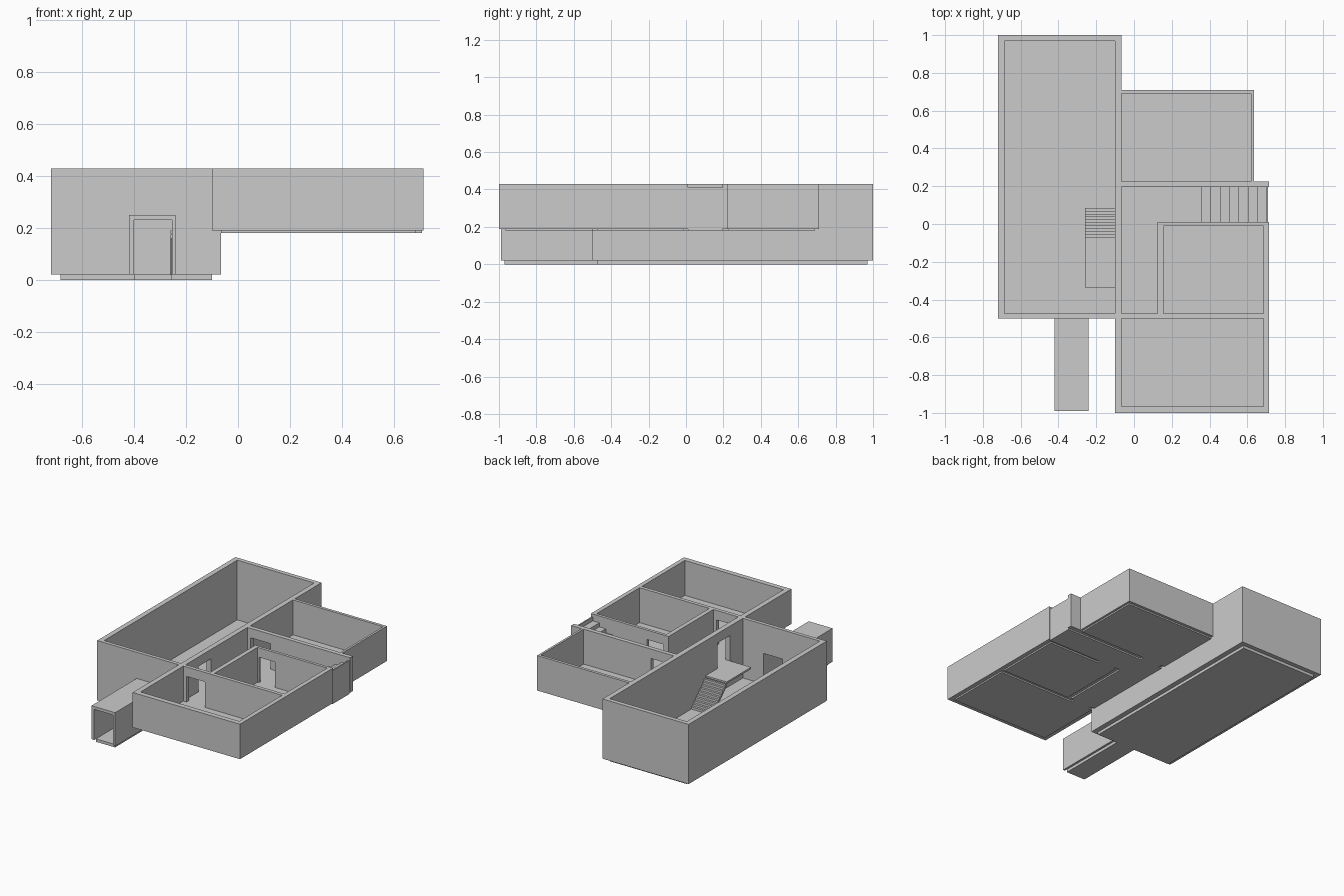
import bpy, bmesh, math

if "Cube" in bpy.data.objects:
    bpy.data.objects.remove(bpy.data.objects["Cube"])


def make_object(name, bm):
    bmesh.ops.recalc_face_normals(bm, faces=bm.faces)
    mesh = bpy.data.meshes.new(name)
    bm.to_mesh(mesh)
    bm.free()
    ob = bpy.data.objects.new(name, mesh)
    bpy.context.collection.objects.link(ob)
    return ob


def block_union(name, solids, voids=()):
    """One clean shell from boxes (x0, x1, y0, y1, z0, z1), minus void boxes."""
    boxes = list(solids) + list(voids)
    axes = [sorted({b[2 * a + k] for b in boxes for k in (0, 1)}) for a in range(3)]

    def inside(b, p):
        return all(b[2 * a] < p[a] < b[2 * a + 1] for a in range(3))

    filled = set()
    for i in range(len(axes[0]) - 1):
        for j in range(len(axes[1]) - 1):
            for k in range(len(axes[2]) - 1):
                p = [(axes[a][n] + axes[a][n + 1]) / 2 for a, n in enumerate((i, j, k))]
                if any(inside(b, p) for b in solids) and not any(inside(b, p) for b in voids):
                    filled.add((i, j, k))
    bm = bmesh.new()
    verts = {}

    def vert(idx):
        if idx not in verts:
            verts[idx] = bm.verts.new([axes[a][idx[a]] for a in range(3)])
        return verts[idx]

    for cell in filled:
        for a in range(3):
            for side in (0, 1):
                near = list(cell)
                near[a] += 2 * side - 1
                if tuple(near) in filled:
                    continue
                u, v = (a + 1) % 3, (a + 2) % 3
                corners = []
                for du, dv in ((0, 0), (1, 0), (1, 1), (0, 1)):
                    c = list(cell)
                    c[a] += side
                    c[u] += du
                    c[v] += dv
                    corners.append(vert(tuple(c)))
                bm.faces.new(corners)
    bmesh.ops.recalc_face_normals(bm, faces=bm.faces)
    bmesh.ops.dissolve_limit(bm, angle_limit=math.radians(1), verts=bm.verts, edges=bm.edges)
    return make_object(name, bm)


def extrude_profile(name, points, direction):
    bm = bmesh.new()
    face = bm.faces.new([bm.verts.new(p) for p in points])
    new = bmesh.ops.extrude_face_region(bm, geom=[face])['geom']
    bmesh.ops.translate(bm, vec=direction, verts=[e for e in new if isinstance(e, bmesh.types.BMVert)])
    return make_object(name, bm)


G, U, D, T = 0.02, 0.19, 0.365, 0.43   # ground floor, upper floor, door head, wall top

# Door openings as plan rectangles
door_hall = (-0.10, -0.065, -0.335, -0.20)
door_back = (-0.04, 0.11, 0.195, 0.225)
door_middle = (0.165, 0.29, -0.01, 0.01)
door_front = (-0.04, 0.10, -0.50, -0.475)
doors = (door_hall, door_back, door_middle, door_front)

# Walls: outer blocks with the rooms and doors taken out
block_union("walls", [
    (-0.72, -0.065, -0.50, 1.0, G, T),          # hall
    (-0.10, 0.635, 0.195, 0.71, U, T),          # back room
    (-0.10, 0.715, -1.0, 0.225, U, T),          # corridor, middle and front rooms
], [
    (-0.685, -0.10, -0.475, 0.97, G, T),
    (-0.065, 0.62, 0.225, 0.69, U, T),
    (-0.065, 0.125, -0.475, 0.195, U, T),
    (-0.065, 0.715, 0.01, 0.195, U, T),
    (0.155, 0.685, -0.475, -0.01, U, T),
    (-0.065, 0.685, -0.965, -0.50, U, T),
    (-0.40, -0.255, -0.50, -0.475, G, 0.23),    # tunnel opening
] + [d + (U, D) for d in doors])

# Upper floors, running through the doorways
rooms = [
    (-0.065, 0.62, 0.225, 0.69),
    (-0.065, 0.125, -0.475, 0.195),
    (-0.065, 0.71, 0.01, 0.195),
    (0.155, 0.685, -0.475, -0.01),
    (-0.065, 0.685, -0.965, -0.50),
]
block_union("upper_floor", [r + (0.18, U) for r in rooms + list(doors)])

# Hall floor with the tunnel floor
block_union("hall_floor", [
    (-0.685, -0.10, -0.475, 0.97, 0, G),
    (-0.40, -0.255, -0.97, -0.475, 0, G),
])

# Entrance tunnel
block_union("entrance_tunnel", [(-0.42, -0.24, -0.99, -0.50, G, 0.25)],
            [(-0.40, -0.255, -0.99, -0.50, G, 0.23)])

# Landing inside the hall
block_union("landing", [(-0.26, -0.10, -0.335, -0.07, 0.178, U)])

# Hall stairs: stepped top, sloping underside
n, y0, y1 = 10, 0.085, -0.07
rise, run = (U - G) / (n + 1), (y1 - y0) / n
profile = [(-0.26, y0, G)]
for i in range(n):
    z = G + (i + 1) * rise
    profile += [(-0.26, y0 + i * run, z), (-0.26, y0 + (i + 1) * run, z)]
profile += [(-0.26, y1, U - 0.03), (-0.26, y0 - 0.015, G)]
extrude_profile("hall_stairs", profile, (0.16, 0, 0))

# Corridor stairs up to the outer right side
n, x0, step = 8, 0.355, 0.0495
rise = 0.22 / n
profile = [(x0, 0.01, U)]
for i in range(n):
    z = U + (i + 1) * rise
    x_end = 0.71 if i == n - 1 else x0 + (i + 1) * step
    profile += [(x0 + i * step, 0.01, z), (x_end, 0.01, z)]
profile.append((0.71, 0.01, U))
extrude_profile("corridor_stairs", profile, (0, 0.185, 0))
